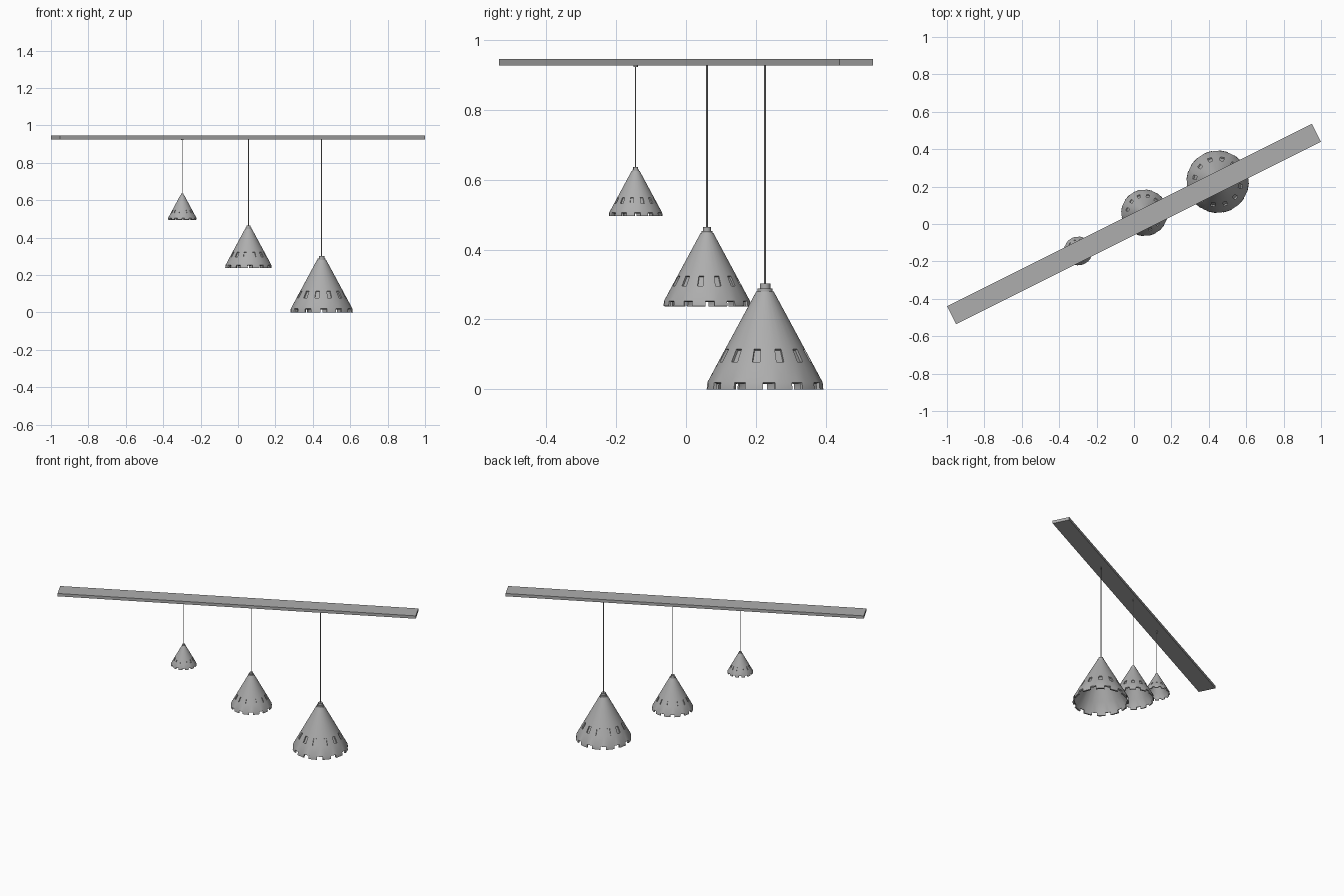
import bpy, bmesh
from math import sin, cos, radians, atan2

if "Cube" in bpy.data.objects:
    bpy.data.objects.remove(bpy.data.objects["Cube"])

# Dark grey metal
metal = bpy.data.materials.new("dark_grey")
metal.diffuse_color = (0.42, 0.42, 0.42, 1)
metal.use_nodes = True
metal.node_tree.nodes["Principled BSDF"].inputs["Base Color"].default_value = metal.diffuse_color


def activate(ob):
    bpy.ops.object.select_all(action='DESELECT')
    ob.select_set(True)
    bpy.context.view_layer.objects.active = ob


def finish(ob):
    ob.data.materials.append(metal)
    activate(ob)
    bpy.ops.object.shade_smooth_by_angle(angle=radians(30))


def cylinder(name, x, y, z0, z1, r, sides=24):
    bpy.ops.mesh.primitive_cylinder_add(vertices=sides, radius=r, depth=z1 - z0,
                                        location=(x, y, (z0 + z1) / 2))
    ob = bpy.context.object
    ob.name = name
    finish(ob)


# Ceiling bar
BAR_Z = 0.926
bpy.ops.mesh.primitive_cube_add(size=1, location=(0, 0, BAR_Z + 0.0095),
                                rotation=(0, 0, atan2(0.975, 1.95)))
bar = bpy.context.object
bar.name = "ceiling_bar"
bar.scale = (2.18, 0.107, 0.019)
bar.data.materials.append(metal)

# Shade profile (radius, height) and column angles around each slot
PROFILE = [(0.167, 0.0), (0.165, 0.02), (0.134, 0.078), (0.114, 0.115), (0.025, 0.28)]
COLUMNS = [-4.8, 4.8, 9, 15, 21]
REPEATS = 12


def shade(name, x, y, z, s):
    bm = bmesh.new()
    angles = [radians(19 + 30 * k + c) for k in range(REPEATS) for c in COLUMNS]
    rings = [[bm.verts.new((r * s * cos(a), r * s * sin(a), h * s)) for a in angles]
             for r, h in PROFILE]
    n = len(angles)
    slots, count = [], 0
    for row in range(len(PROFILE) - 1):
        for i in range(n):
            c = i % len(COLUMNS)
            # leave out the rim notches, remember the slot faces
            if row == 0 and c in (2, 3):
                continue
            if row == 2 and c == 0:
                slots.append(count)
            j = (i + 1) % n
            bm.faces.new((rings[row][i], rings[row][j],
                          rings[row + 1][j], rings[row + 1][i]))
            count += 1
    me = bpy.data.meshes.new(name)
    bm.to_mesh(me)
    bm.free()
    ob = bpy.data.objects.new(name, me)
    bpy.context.collection.objects.link(ob)
    ob.location = (x, y, z)
    mod = ob.modifiers.new("thickness", 'SOLIDIFY')
    mod.thickness = 0.010 * s
    mod.offset = -1
    activate(ob)
    bpy.ops.object.modifier_apply(modifier=mod.name)
    # sink the slots into the wall
    bm = bmesh.new()
    bm.from_mesh(ob.data)
    bm.faces.ensure_lookup_table()
    faces = [bm.faces[i] for i in slots]
    for f in bmesh.ops.extrude_discrete_faces(bm, faces=faces)["faces"]:
        f.normal_update()
        bmesh.ops.translate(bm, verts=f.verts, vec=f.normal * -0.008 * s)
    bm.to_mesh(ob.data)
    bm.free()
    finish(ob)


# Three pendants: shade, stepped neck, cable and ceiling fitting
for size, x, y, z, s in (("large", 0.447, 0.226, 0.0, 1.0),
                         ("medium", 0.056, 0.06, 0.238, 0.745),
                         ("small", -0.298, -0.144, 0.496, 0.46)):
    shade(size + "_shade", x, y, z, s)
    cylinder(size + "_neck", x, y, z + 0.272 * s, z + 0.289 * s, 0.021 * s)
    cylinder(size + "_neck_top", x, y, z + 0.289 * s, z + 0.303 * s, 0.015 * s)
    cylinder(size + "_cable", x, y, z + 0.30 * s, BAR_Z + 0.002, 0.003 * s, 12)
    if size == "small":
        cylinder(size + "_ceiling_fitting", x, y, BAR_Z - 0.004, BAR_Z + 0.002, 0.006)
